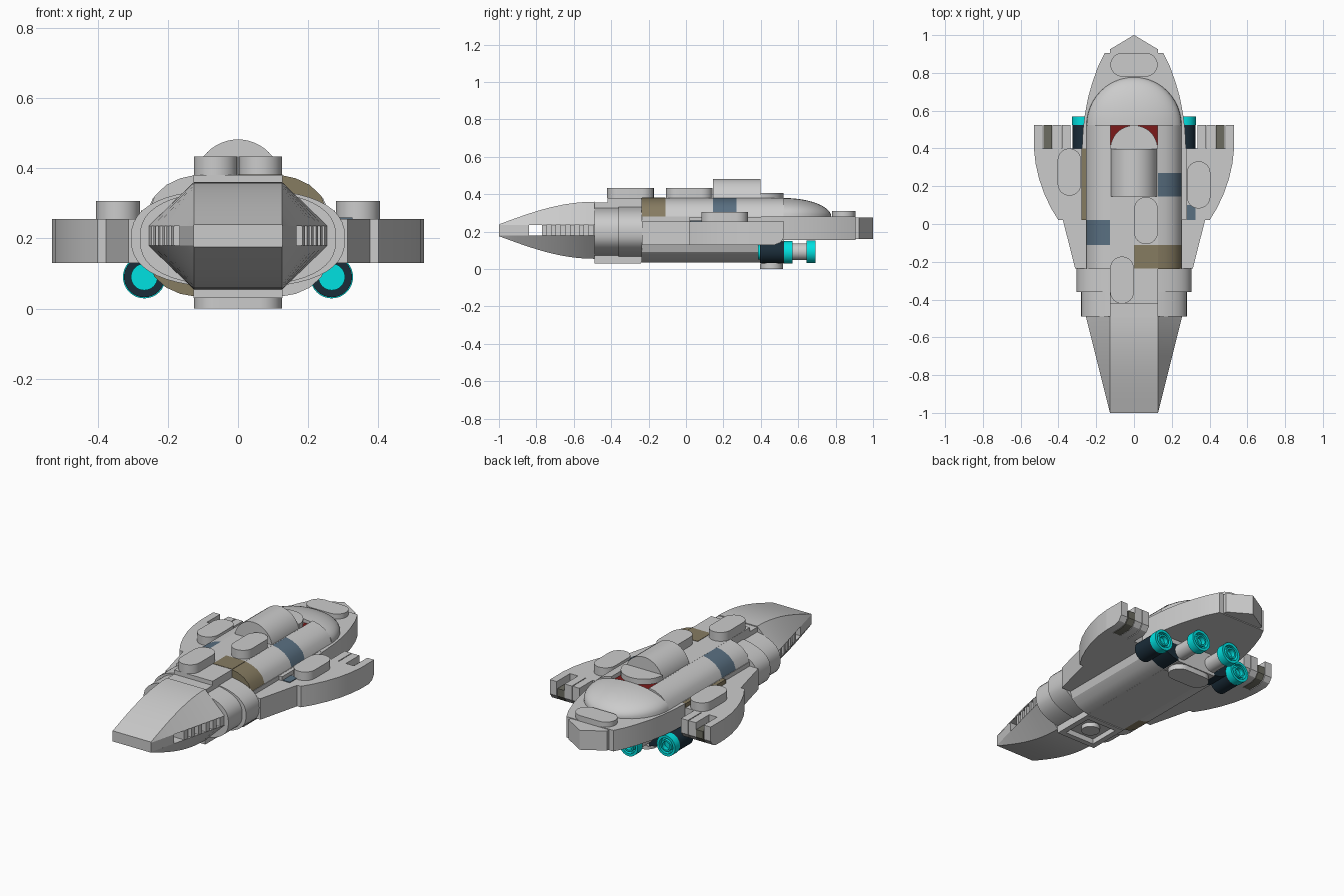
import bpy, bmesh
from math import sin, cos, pi, copysign

if "Cube" in bpy.data.objects:
    bpy.data.objects.remove(bpy.data.objects["Cube"])


def material(name, col):
    m = bpy.data.materials.new(name)
    m.diffuse_color = (*col, 1)
    m.use_nodes = True
    m.node_tree.nodes["Principled BSDF"].inputs["Base Color"].default_value = m.diffuse_color
    return m


CYAN = material("cyan", (0.0, 0.75, 0.75))
NAVY = material("navy", (0.01, 0.025, 0.04))
RED = material("dark_red", (0.2, 0.01, 0.01))
TAN = material("tan", (0.24, 0.2, 0.12))
BLUE = material("sand_blue", (0.1, 0.16, 0.22))
DARK = material("olive_grey", (0.15, 0.15, 0.12))


def finish(name, bm, mat=None):
    bmesh.ops.recalc_face_normals(bm, faces=bm.faces)
    me = bpy.data.meshes.new(name)
    bm.to_mesh(me)
    bm.free()
    ob = bpy.data.objects.new(name, me)
    bpy.context.collection.objects.link(ob)
    if mat:
        me.materials.append(mat)
    bpy.ops.object.select_all(action='DESELECT')
    ob.select_set(True)
    bpy.context.view_layer.objects.active = ob
    bpy.ops.object.shade_smooth_by_angle(angle=0.5)
    return ob


def loft(name, rings, mat=None):
    bm = bmesh.new()
    vs = [[bm.verts.new(p) for p in r] for r in rings]
    n = len(vs[0])
    for a, b in zip(vs, vs[1:]):
        for i in range(n):
            bm.faces.new((a[i], a[(i + 1) % n], b[(i + 1) % n], b[i]))
    bm.faces.new(vs[0])
    bm.faces.new(vs[-1])
    return finish(name, bm, mat)


def prism(name, pts, axis, lo, hi, mat=None):
    put = {'x': lambda u, v, w: (w, u, v), 'y': lambda u, v, w: (u, w, v),
           'z': lambda u, v, w: (u, v, w)}[axis]
    return loft(name, [[put(u, v, w) for u, v in pts] for w in (lo, hi)], mat)


def box(name, x, y, z, mat=None):
    x = sorted(x)
    return prism(name, [(x[0], y[0]), (x[1], y[0]), (x[1], y[1]), (x[0], y[1])], 'z', *z, mat)


def circle(cx, cz, r, n=32):
    return [(cx + r * cos(2 * pi * i / n), cz + r * sin(2 * pi * i / n)) for i in range(n)]


def pill(name, cx, cy, z0, z1, across=False):
    pts = []
    for i in range(26):
        a = pi * (i if i < 13 else i - 1) / 12
        u, v = 0.0625 * cos(a), 0.0625 * sin(a) + (0.0625 if i < 13 else -0.0625)
        pts.append((cx + v, cy + u) if across else (cx + u, cy + v))
    prism(name, pts, 'z', z0, z1)


def mirrored(pts):
    return pts + [(-x, y) for x, y in reversed(pts)]


def nozzle(name, x, z, y0, y1, r):
    # Open-ended ring with a recessed disc
    for k, (a, b) in enumerate(((r, 0.75 * r), (0.55 * r, 0.4 * r))):
        bm = bmesh.new()
        loops = [[bm.verts.new((u, y, v)) for u, v in circle(x, z, q)]
                 for q, y in ((a, y0), (a, y1), (b, y1), (b, y0))]
        for p, q in zip(loops, loops[1:] + loops[:1]):
            for i in range(32):
                bm.faces.new((p[i], p[(i + 1) % 32], q[(i + 1) % 32], q[i]))
        finish(f"{name}_ring_{k}", bm, CYAN)
    prism(name + "_disc", circle(x, z, r * 0.8), 'y', y0, y0 + 0.02, CYAN)


# Nose: curved upper and lower shells
def nose_shell(name, z0, d):
    rings = []
    for i in range(13):
        t = i / 12
        y, w = -1 + 0.51 * t, 0.127 + 0.128 * t
        h = z0 + d * (0.004 + 0.121 * sin(t * pi / 2))
        rings.append([(-w, y, z0), (w, y, z0), (0.126, y, h), (-0.126, y, h)])
    loft(name, rings)


nose_shell("nose_top", 0.235, 1)
nose_shell("nose_bottom", 0.18, -1)


def nose_layer(name, y0, y1, inset=0.0):
    w = [0.127 + 0.25 * (y + 1) - inset for y in (y0, y1)]
    prism(name, [(-w[0], y0), (w[0], y0), (w[1], y1), (-w[1], y1)], 'z', 0.18, 0.235)


# Nose middle layer with slotted windows
nose_layer("nose_tip_plate", -1, -0.84)
nose_layer("nose_core", -0.77, -0.49, 0.07)
for i in range(6):
    nose_layer(f"window_bar_{i}", -0.77 + i * 0.05, -0.745 + i * 0.05)


# Rounded collars behind the nose
def collar(name, a, b, y0, y1):
    pts = []
    for i in range(48):
        c, s = cos(2 * pi * i / 48), sin(2 * pi * i / 48)
        pts.append((a * copysign(abs(c) ** 0.8, c), 0.2 + b * copysign(abs(s) ** 0.8, s)))
    prism(name, pts, 'y', y0, y1)


collar("front_collar", 0.28, 0.135, -0.49, -0.36)
collar("rear_collar", 0.305, 0.14, -0.36, -0.235)
box("collar_spine", (-0.127, 0.127), (-0.49, -0.235), (0.06, 0.355))
box("spine_plate", (-0.127, 0.127), (-0.42, -0.235), (0.355, 0.38))

# Recessed square hatch under the collars
for s in (1, -1):
    box("hatch_side", (s * 0.095, s * 0.127), (-0.49, -0.24), (0.03, 0.06))
for y in (-0.49, -0.272):
    box("hatch_end", (-0.095, 0.095), (y, y + 0.032), (0.03, 0.06))
prism("hatch_stud", circle(0, -0.365, 0.05), 'z', 0.035, 0.06)

# Main hull core, roof spine and keel
box("hull_core", (-0.255, 0.255), (-0.24, 0.525), (0.13, 0.28))
box("roof_spine", (-0.127, 0.127), (-0.235, 0.40), (0.27, 0.38))
box("keel", (-0.127, 0.127), (-0.24, 0.40), (0.035, 0.14))

# Sloped roof and belly panels
ys = [-0.237, -0.11, 0.02, 0.145, 0.27, 0.40, 0.525]
roof = [(0.125, 0.27), (0.125, 0.38), (0.165, 0.371), (0.205, 0.352), (0.238, 0.32), (0.255, 0.27)]
belly = [(0.125, 0.14), (0.125, 0.035), (0.165, 0.042), (0.205, 0.06), (0.238, 0.09), (0.255, 0.14)]
for i, (y0, y1) in enumerate(zip(ys, ys[1:])):
    for s in (1, -1):
        rm = {(0, 1): TAN, (1, -1): BLUE, (3, 1): BLUE}.get((i, s))
        bmt = TAN if (i, s) == (0, -1) else NAVY if i == 5 else None
        prism("roof_panel", [(s * x, z) for x, z in roof], 'y', y0, y1, rm)
        prism("belly_panel", [(s * x, z) for x, z in belly], 'y', y0, y1, bmt)
box("roof_tan_half", (0, 0.127), (-0.236, -0.11), (0.37, 0.382), TAN)
box("red_recess", (-0.125, 0.125), (0.40, 0.525), (0.27, 0.355), RED)

# Canopy half cylinder and half disc behind it
prism("canopy", [(0.125 * cos(pi * i / 24), 0.355 + 0.127 * sin(pi * i / 24)) for i in range(25)],
      'y', 0.145, 0.397)
prism("canopy_tail", [(0.125 * cos(pi * i / 24), 0.397 + 0.125 * sin(pi * i / 24)) for i in range(25)],
      'z', 0.375, 0.408)

# Rear deck, tail wedge and quarter dome
prism("rear_deck", mirrored([(0.275, 0.40), (0.27, 0.5), (0.26, 0.58), (0.243, 0.67), (0.22, 0.75),
                             (0.19, 0.835), (0.155, 0.905)]), 'z', 0.155, 0.28)
prism("tail_wedge", mirrored([(0.127, 0.90), (0.127, 0.925), (0.001, 1.0)]), 'z', 0.16, 0.276)
rings = []
for i in range(13):
    a = pi / 2 * i / 12
    k = max(cos(a), 0.01)
    rings.append([(0.252 * k * cos(pi * j / 24), 0.522 + 0.255 * sin(a),
                   0.278 + 0.102 * k * sin(pi * j / 24) ** 0.8) for j in range(25)])
loft("rear_dome", rings)

# Wings, wing fingers and engines on both sides
for s in (1, -1):
    prism("wing_root", [(s * x, y) for x, y in [(0.2, -0.235), (0.312, -0.235), (0.376, 0.02), (0.2, 0.02)]],
          'z', 0.13, 0.255)
    prism("wing", [(s * x, y) for x, y in [(0.25, 0.02), (0.4, 0.02), (0.44, 0.085), (0.475, 0.16),
          (0.503, 0.24), (0.521, 0.32), (0.53, 0.40), (0.25, 0.40)]], 'z', 0.13, 0.255)
    for a, b, top, m in ((0.485, 0.53, 0.255, None), (0.435, 0.48, 0.215, DARK),
                         (0.385, 0.432, 0.255, None), (0.335, 0.38, 0.255, None)):
        prism("wing_finger", [(0.40, 0.13), (0.475, 0.13), (0.505, 0.142), (0.525, 0.17), (0.525, top),
                              (0.40, top)], 'x', s * a, s * b, m)
    box("wing_step", (s * 0.25, s * 0.277), (0.02, 0.40), (0.25, 0.279), TAN if s < 0 else None)
    prism("engine_pod", circle(s * 0.267, 0.09, 0.058), 'y', 0.395, 0.525, NAVY)
    prism("engine_front_lens", circle(s * 0.267, 0.09, 0.038), 'y', 0.385, 0.41, CYAN)
    nozzle("outer_nozzle", s * 0.267, 0.09, 0.525, 0.57, 0.061)
    prism("exhaust_pipe", circle(s * 0.105, 0.093, 0.045), 'y', 0.52, 0.65)
    nozzle("inner_nozzle", s * 0.105, 0.093, 0.645, 0.692, 0.061)
box("wing_blue_tile", (0.28, 0.326), (0.022, 0.10), (0.25, 0.259), BLUE)
box("engine_mount", (-0.127, 0.127), (0.40, 0.525), (0.03, 0.16))

# Rounded tiles
pill("roof_tile_front", -0.0635, -0.297, 0.38, 0.433)
pill("roof_tile_rear", 0.0635, 0.018, 0.38, 0.433)
pill("wing_tile_left", -0.342, 0.275, 0.255, 0.306)
pill("wing_tile_right", 0.342, 0.207, 0.255, 0.306)
pill("tail_tile", 0, 0.843, 0.28, 0.31, True)
pill("belly_tile", 0, 0.457, 0.0, 0.03, True)
